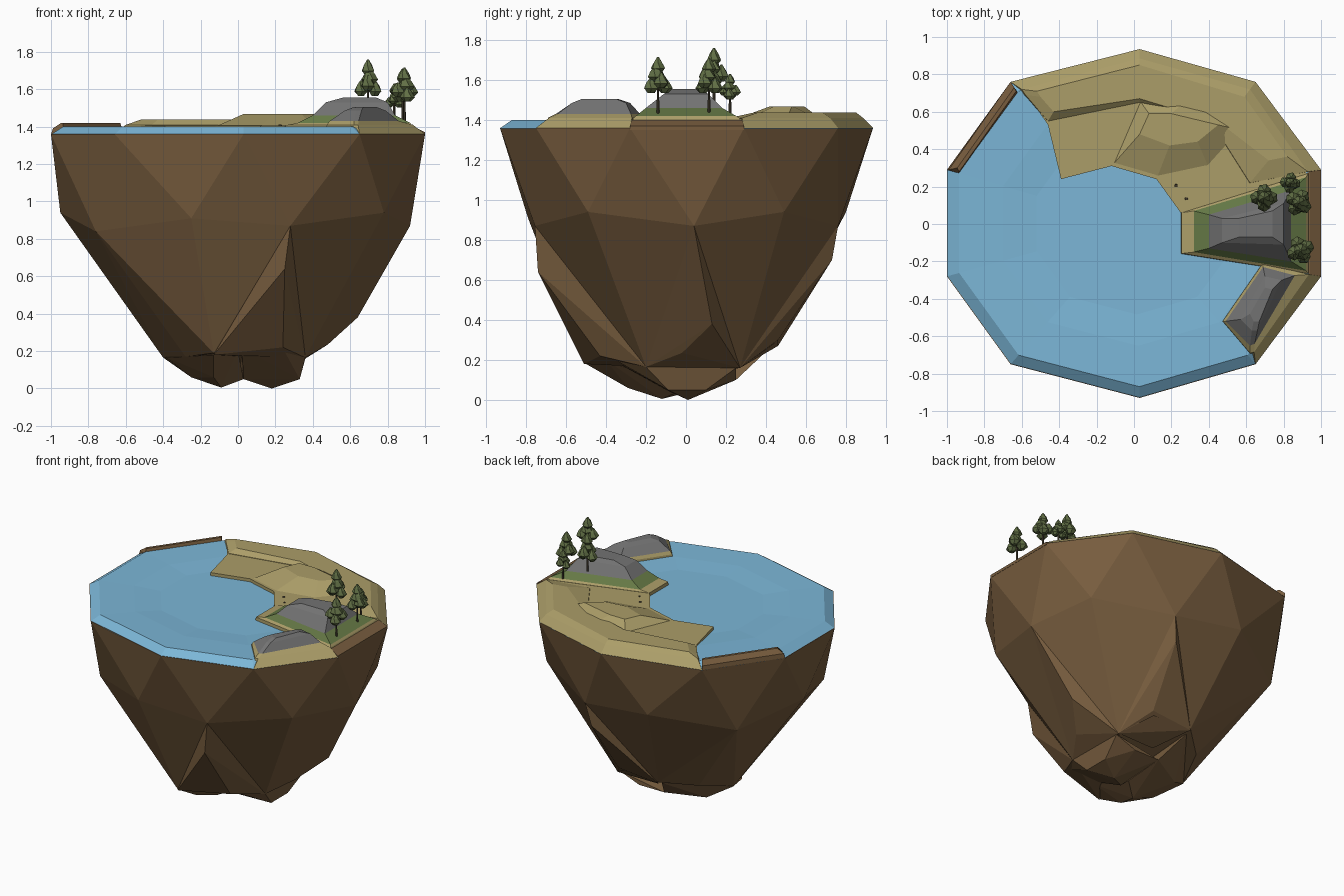
import bpy, bmesh, math, random

random.seed(4)


def material(name, rgb):
    m = bpy.data.materials.new(name)
    m.diffuse_color = (*rgb, 1)
    return m


EARTH = material("earth", (0.185, 0.108, 0.048))
SAND = material("sand", (0.41, 0.34, 0.14))
GRASS = material("grass", (0.13, 0.19, 0.06))
STONE = material("stone", (0.17, 0.17, 0.17))
WATER = material("water", (0.20, 0.47, 0.68))
LEAF = material("leaf", (0.12, 0.16, 0.06))
BARK = material("bark", (0.05, 0.04, 0.025))


def finish(bm, name, mats):
    bmesh.ops.recalc_face_normals(bm, faces=bm.faces[:])
    me = bpy.data.meshes.new(name)
    bm.to_mesh(me)
    bm.free()
    for m in mats:
        me.materials.append(m)
    ob = bpy.data.objects.new(name, me)
    bpy.context.collection.objects.link(ob)
    return ob


def add_loft(bm, loops, bands=None):
    """Joins equal-length loops of points and caps both ends."""
    rings = [[bm.verts.new(p) for p in loop] for loop in loops]
    bands = bands or [0] * (len(rings) - 1)
    n = len(rings[0])
    for a, b, mi in zip(rings, rings[1:], bands):
        for i in range(n):
            j = (i + 1) % n
            bm.faces.new((a[i], a[j], b[j], b[i])).material_index = mi
    bm.faces.new(rings[0][::-1])
    bm.faces.new(rings[-1]).material_index = bands[-1]


def terrain(name, levels, mats, bands=None):
    bm = bmesh.new()
    add_loft(bm, [[(x, y, z) for x, y in pts] for z, pts in levels], bands)
    return finish(bm, name, mats)


def hull(name, pts, mat):
    bm = bmesh.new()
    for p in pts:
        bm.verts.new(p)
    bmesh.ops.convex_hull(bm, input=bm.verts[:])
    return finish(bm, name, [mat])


# Island body: three faceted rings
RIM = [(1, .29), (.65, .76), (.03, .935), (-.66, .76), (-1, .29),
       (-1, -.28), (-.66, -.75), (.03, -.93), (.65, -.75), (1, -.28)]
MID = [(.92, .04, .87), (.78, .49, .94), (.28, .76, .87), (-.25, .80, .94), (-.76, .5, .85),
       (-.95, 0, .94), (-.76, -.5, .84), (-.25, -.79, .91), (.28, -.755, .87), (.78, -.49, .94)]
LOW = [(.64, .13, .38), (.36, .27, .16), (.2, .44, .28), (-.1, .46, .28), (-.3, .28, .24),
       (-.40, .02, .165), (-.28, -.26, .17), (-.13, -.51, .19), (.2, -.40, .225), (.36, -.2, .165)]
bm = bmesh.new()
rim = [bm.verts.new((x, y, 1.36)) for x, y in RIM]
mid = [bm.verts.new(p) for p in MID]
low = [bm.verts.new(p) for p in LOW]
centre = bm.verts.new((0.02, 0, .12))
for i in range(10):
    j = (i + 1) % 10
    bm.faces.new((mid[i], mid[j], rim[i]))
    bm.faces.new((rim[i], mid[j], rim[j]))
    if i % 2 == 0:
        bm.faces.new((mid[i], mid[j], low[j]))
        bm.faces.new((mid[i], low[j], low[i]))
    else:
        bm.faces.new((mid[i], mid[j], low[i]))
        bm.faces.new((mid[j], low[j], low[i]))
    bm.faces.new((low[i], low[j], centre))
bm.faces.new(rim)
finish(bm, "island_body", [EARTH])

# Rock bulges on the flanks
hull("front_bulge", [(.28, -.755, .87), (.25, -.74, .64), (-.13, -.51, .18), (.02, -.48, .225),
                     (.24, -.43, .22), (.36, -.2, .165), (.05, -.25, .17)], EARTH)
hull("back_bulge", [(.28, .76, .87), (.25, .73, .70), (.22, .46, .30), (-.1, .46, .27),
                    (.36, .27, .16), (.05, .25, .17)], EARTH)
hull("right_bulge", [(.64, .13, .38), (.36, .27, .16), (.36, -.2, .165), (.48, -.02, .235),
                     (.3, 0, .14)], EARTH)

# Rocks hanging from the underside
hull("under_rock_right", [(.36, -.2, .165), (.36, .25, .16), (.33, -.09, .05), (.33, .1, .05),
                          (.18, .01, 0), (.03, -.1, .05), (.02, -.40, .215), (.24, -.38, .215),
                          (0, .25, .1), (.2, .25, .1)], EARTH)
hull("under_rock_left", [(-.13, -.5, .18), (-.38, -.1, .165), (-.4, .03, .165), (-.25, -.1, .06),
                         (-.25, .12, .08), (-.09, -.12, .005), (-.13, -.29, .06), (.03, -.02, .05),
                         (0, .25, .1), (-.1, .42, .26), (0, -.4, .2)], EARTH)

# Water with bevelled outer edge and shallow dish
terrain("water", [(z, [(x * s, y * s) for x, y in RIM]) for s, z in
                  ((1, 1.358), (.935, 1.40), (.70, 1.396), (.52, 1.385))], [WATER])

# Raised earth edges
terrain("earth_edge_right", [
    (1.35, [(1, .29), (1, -.28), (.92, -.27), (.92, .28)]),
    (1.37, [(1, .29), (1, -.28), (.92, -.27), (.92, .28)]),
    (1.40, [(.94, .28), (.94, -.27), (.92, -.26), (.92, .27)])], [EARTH])
terrain("earth_edge_left", [
    (1.36, [(-.66, .76), (-1, .29), (-.935, .27), (-.62, .70)]),
    (1.39, [(-.66, .76), (-.99, .29), (-.935, .27), (-.62, .70)]),
    (1.42, [(-.64, .73), (-.945, .30), (-.935, .28), (-.63, .71)])], [EARTH])

# Beach, terrace and sandy hill
shore = [(-.57, .69), (.03, .86), (.6, .70), (.92, .28), (.92, .1), (.25, .06),
         (.12, .24), (-.12, .31), (-.39, .24), (-.46, .53)]
terrain("beach", [(1.36, shore), (1.407, shore)], [SAND])
terrain("terrace", [
    (1.36, [(-.66, .76), (.03, .935), (.65, .76), (1, .29), (.6, .2), (.42, .5), (.03, .655), (-.47, .54), (-.62, .70)]),
    (1.41, [(-.60, .72), (.03, .885), (.62, .72), (.93, .28), (.62, .22), (.43, .52), (.03, .65), (-.46, .55), (-.58, .69)]),
    (1.437, [(-.52, .71), (.03, .85), (.59, .68), (.82, .36), (.72, .34), (.46, .54), (.03, .67), (-.43, .60), (-.5, .68)])],
    [SAND])
terrain("sandy_hill", [
    (1.40, [(-.12, .31), (.03, .66), (.3, .68), (.58, .5), (.4, .3), (.12, .24)]),
    (1.468, [(.03, .48), (.08, .59), (.2, .59), (.45, .53), (.34, .44), (.19, .42)])], [SAND])

# Stony ridges banded by height
terrain("ridge", [
    (1.36, [(.25, -.16), (.95, -.27), (.95, .28), (.25, .06)]),
    (1.408, [(.255, -.158), (.93, -.265), (.93, .27), (.255, .06)]),
    (1.42, [(.32, -.15), (.92, -.25), (.92, .25), (.32, .07)]),
    (1.46, [(.40, -.13), (.84, -.20), (.84, .18), (.40, .05)]),
    (1.53, [(.47, -.10), (.80, -.11), (.80, .11), (.47, .03)]),
    (1.555, [(.56, -.07), (.74, -.07), (.74, .07), (.56, .03)])],
    [SAND, GRASS, STONE], [0, 0, 1, 2, 2])
terrain("front_knoll", [
    (1.36, [(.65, -.75), (1, -.28), (.69, -.20), (.47, -.52), (.62, -.70)]),
    (1.41, [(.642, -.685), (.935, -.27), (.69, -.21), (.475, -.52), (.62, -.69)]),
    (1.43, [(.645, -.64), (.86, -.275), (.69, -.23), (.49, -.52), (.62, -.65)]),
    (1.485, [(.66, -.57), (.79, -.30), (.70, -.28), (.57, -.51), (.63, -.57)]),
    (1.505, [(.67, -.52), (.74, -.35), (.70, -.34), (.62, -.48), (.64, -.52)])],
    [SAND, STONE], [0, 0, 1, 1])


# Trees: a thin trunk carrying faceted leaf clumps
def ring(x, y, z, r, n, turn):
    return [(x + r * math.cos(turn + k * math.tau / n), y + r * math.sin(turn + k * math.tau / n), z)
            for k in range(n)]


def tree(idx, x, y, base, leaf, top, r):
    bm = bmesh.new()
    add_loft(bm, [ring(x, y, base, .008, 5, 0), ring(x, y, leaf + .08, .005, 5, 0)])
    finish(bm, f"tree_trunk_{idx}", [BARK])
    h = top - leaf
    # one upper clump, one middle clump and four lower ones
    clumps = [(0, 0, .56, .44, .48), (.12, -.1, .32, .45, .62)]
    for k in range(4):
        a = idx + k * math.tau / 4
        clumps.append((.5 * math.cos(a), .5 * math.sin(a), .02 + .14 * (k % 2), .42, .52))
    bm = bmesh.new()
    for dx, dy, z0, ch, cr in clumps:
        cx, cy, z = x + dx * r, y + dy * r, leaf + z0 * h
        t = random.uniform(0, 6)
        add_loft(bm, [ring(cx, cy, z, cr * r * .45, 6, t),
                      ring(cx, cy, z + ch * h * .3, cr * r, 6, t + .3),
                      ring(cx, cy, z + ch * h * .65, cr * r * .65, 6, t),
                      ring(cx, cy, z + ch * h, cr * r * .12, 6, t)])
    finish(bm, f"tree_leaves_{idx}", [LEAF])


for i, spec in enumerate([(.695, .14, 1.48, 1.56, 1.76, .074), (.88, .115, 1.40, 1.53, 1.71, .074),
                          (.89, -.14, 1.40, 1.53, 1.715, .076), (.835, .22, 1.40, 1.50, 1.63, .056)]):
    tree(i, *spec)

# Pebbles on the beach
for i, (x, y) in enumerate([(.225, .205), (.28, .135)]):
    bm = bmesh.new()
    add_loft(bm, [ring(x, y, 1.40, .011, 6, 0), ring(x, y, 1.411, .008, 6, 0)])
    finish(bm, f"pebble_{i}", [BARK])
